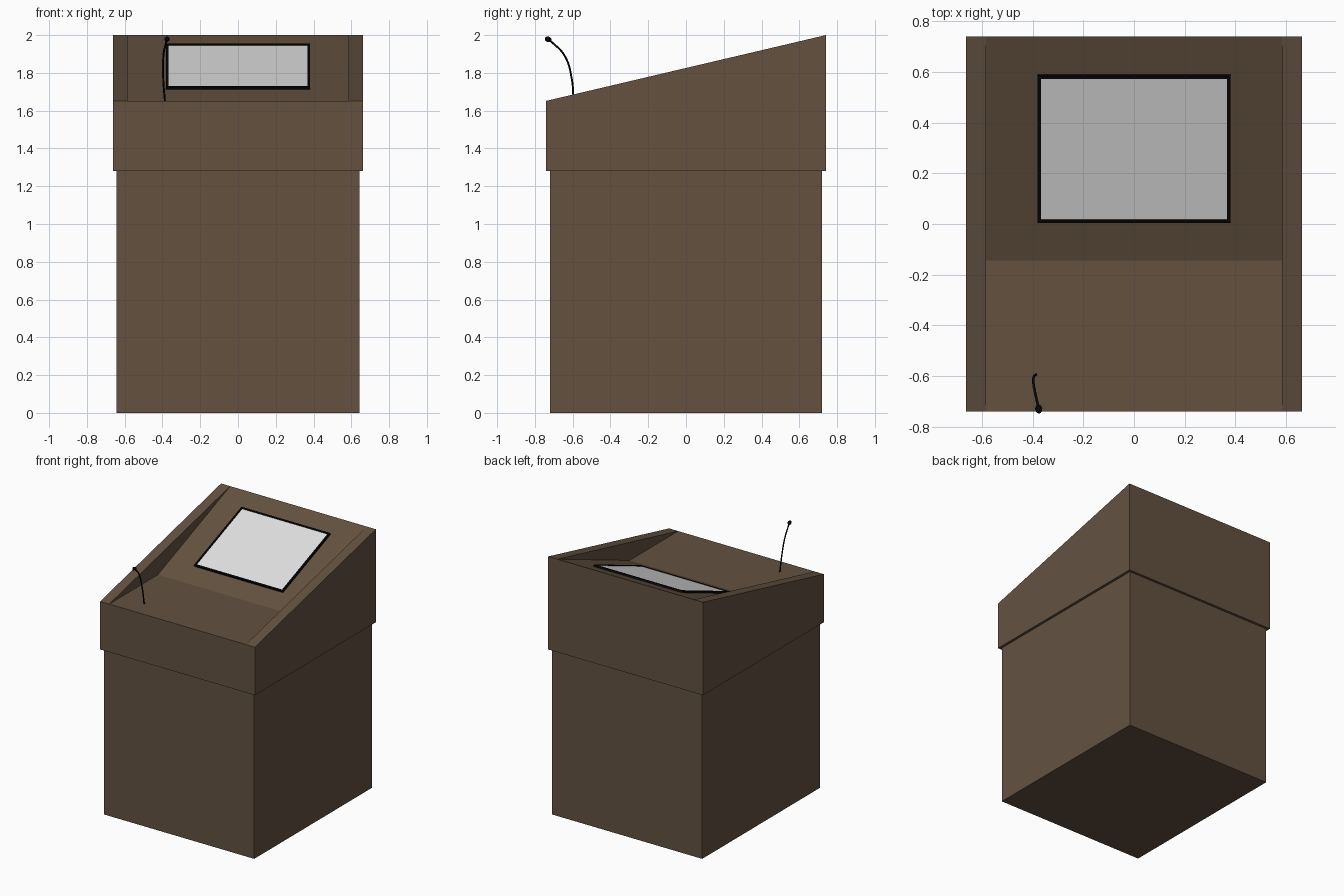
import bpy
import bmesh
import math
from mathutils import Matrix, Vector

cube = bpy.data.objects.get("Cube")
if cube:
    bpy.data.objects.remove(cube, do_unlink=True)


def material(name, rgb):
    mat = bpy.data.materials.new(name)
    mat.use_nodes = True
    colour = (*rgb, 1)
    mat.diffuse_color = colour
    mat.node_tree.nodes["Principled BSDF"].inputs["Base Color"].default_value = colour
    return mat


BROWN = material("brown wood", (0.125, 0.083, 0.051))
BLACK = material("black plastic", (0.002, 0.002, 0.002))
GREY = material("pale screen", (0.75, 0.75, 0.75))


def finish(name, bm, mat):
    bmesh.ops.recalc_face_normals(bm, faces=bm.faces)
    mesh = bpy.data.meshes.new(name)
    bm.to_mesh(mesh)
    bm.free()
    mesh.materials.append(mat)
    obj = bpy.data.objects.new(name, mesh)
    bpy.context.collection.objects.link(obj)
    return obj


def box(name, centre, size, mat, frame=Matrix()):
    bm = bmesh.new()
    bmesh.ops.create_cube(bm, size=1)
    bm.transform(frame @ Matrix.Translation(centre) @ Matrix.Diagonal((*size, 1)))
    return finish(name, bm, mat)


# Main cabinet
box("cabinet", (0, 0, 0.645), (1.286, 1.44, 1.29), BROWN)

# Sloped hood with a sunken desk between two cheeks
W, INNER, D = 0.663, 0.585, 0.74
LOW, FRONT, BACK, FOLD = 1.28, 1.652, 2.0, -0.145
bm = bmesh.new()


def pair(x, y, z):
    return [bm.verts.new((s * x, y, z)) for s in (-1, 1)]


front_low, back_low = pair(W, -D, LOW), pair(W, D, LOW)
front_out, front_in = pair(W, -D, FRONT), pair(INNER, -D, FRONT)
back_out, back_in = pair(W, D, BACK), pair(INNER, D, BACK)
fold = pair(INNER, FOLD, FRONT)
for low, out, inner in ((front_low, front_out, front_in), (back_low, back_out, back_in)):
    bm.faces.new((low[0], low[1], out[1], inner[1], inner[0], out[0]))
for a, b in ((front_low, back_low), (front_in, fold), (fold, back_in)):
    bm.faces.new((a[0], a[1], b[1], b[0]))
for s in (0, 1):
    bm.faces.new((front_low[s], back_low[s], back_out[s], front_out[s]))
    bm.faces.new((front_out[s], back_out[s], back_in[s], front_in[s]))
    bm.faces.new((front_in[s], fold[s], back_in[s]))
finish("hood", bm, BROWN)

# Screen lying on the sloped desk
tilt = math.atan2(BACK - FRONT, D - FOLD)
slope = Matrix.Translation((0, FOLD, FRONT)) @ Matrix.Rotation(tilt, 4, "X")
near, far, half, bar = 0.165, 0.79, 0.38, 0.013
middle = (near + far) / 2
box("screen", (0, middle, 0.003), (2 * half - bar, far - near - bar, 0.014), GREY, slope)
for name, side in (("right", -1), ("left", 1)):
    box("screen_frame_" + name, (side * (half - bar / 2), middle, 0.006),
        (bar, far - near, 0.018), BLACK, slope)
for name, y in (("lower", near + bar / 2), ("upper", far - bar / 2)):
    box("screen_frame_" + name, (0, y, 0.006), (2 * half, bar, 0.018), BLACK, slope)

# Curved microphone stalk
path = [(-0.387, -0.595, 1.65), (-0.396, -0.605, 1.77),
        (-0.395, -0.642, 1.89), (-0.377, -0.725, 1.977)]
curve = bpy.data.curves.new("microphone_stalk", "CURVE")
curve.dimensions = "3D"
curve.bevel_depth = 0.005
curve.bevel_resolution = 2
spline = curve.splines.new("BEZIER")
spline.bezier_points.add(len(path) - 1)
for point, co in zip(spline.bezier_points, path):
    point.co = co
    point.handle_left_type = point.handle_right_type = "AUTO"
curve.materials.append(BLACK)
stalk = bpy.data.objects.new("microphone_stalk", curve)
bpy.context.collection.objects.link(stalk)

# Microphone head, stretched along the stalk tip
bm = bmesh.new()
bmesh.ops.create_uvsphere(bm, u_segments=16, v_segments=10, radius=0.014)
aim = Vector((0.1, -1, 0.3)).to_track_quat("Z", "Y").to_matrix().to_4x4()
bm.transform(Matrix.Translation((-0.376, -0.73, 1.978)) @ aim @ Matrix.Diagonal((1, 1, 1.3, 1)))
for face in bm.faces:
    face.smooth = True
finish("microphone_head", bm, BLACK)
